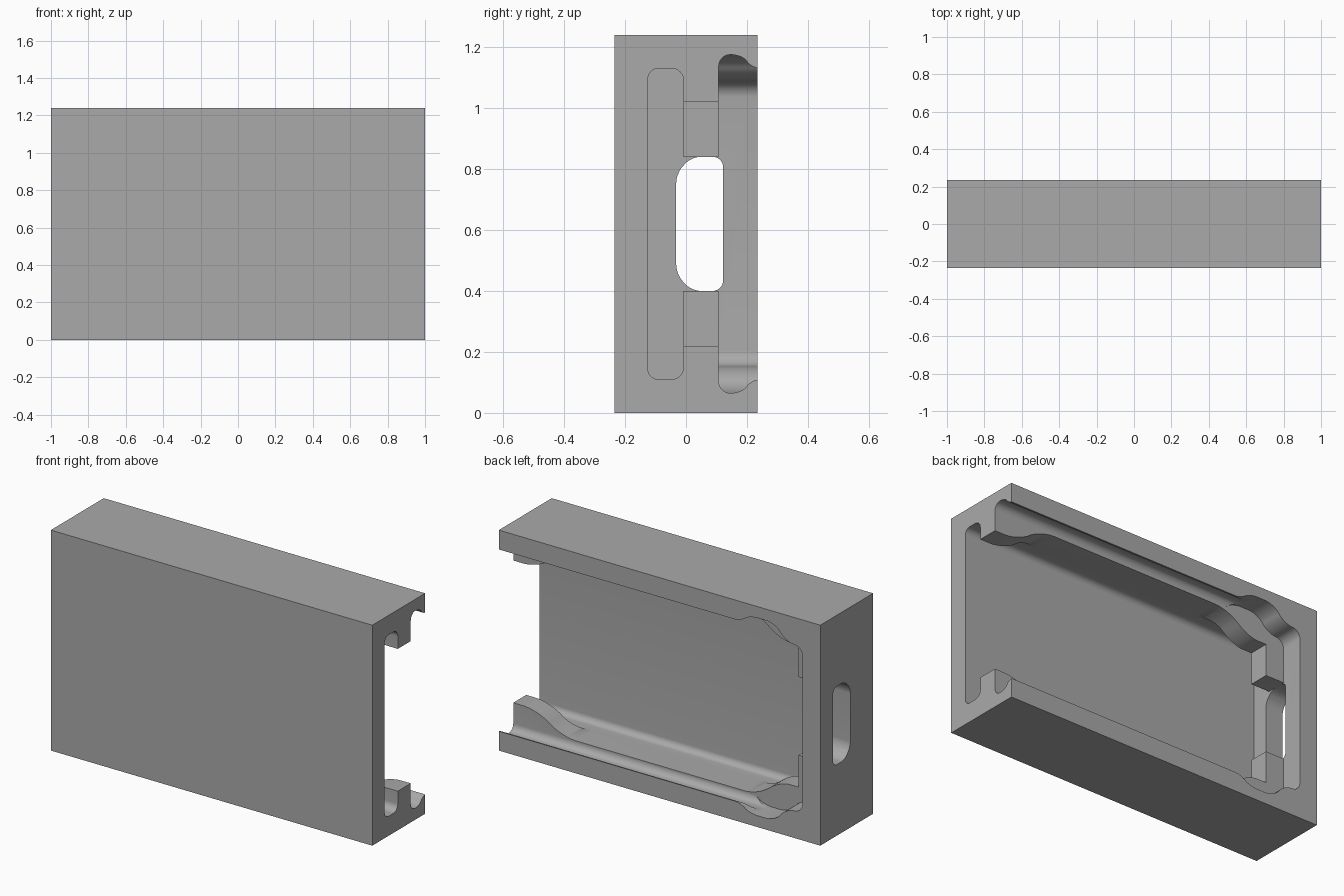
import bpy
import bmesh
import math
from mathutils import Vector

old = bpy.data.objects.get("Cube")
if old:
    bpy.data.objects.remove(old, do_unlink=True)

HEIGHT = 1.24
WALL_X = -0.89      # inner face of the closed end
STEP_Y = 0.107      # depth where the retaining groove begins

grey = bpy.data.materials.new("plain grey")
grey.use_nodes = True
grey.diffuse_color = (0.4, 0.4, 0.4, 1)
grey.node_tree.nodes["Principled BSDF"].inputs["Base Color"].default_value = (0.4, 0.4, 0.4, 1)


def mirrored(half):
    """Close an upper half outline of (u, z, radius) with its reflection."""
    return half + [(u, HEIGHT - z, r) for u, z, r in reversed(half)]


def rounded(outline, steps=8):
    """Replace each corner that has a radius with a smooth curve."""
    points = []
    for i, (u, z, r) in enumerate(outline):
        corner = Vector((u, z))
        if not r:
            points.append(corner)
            continue
        before = Vector(outline[i - 1][:2]) - corner
        after = Vector(outline[(i + 1) % len(outline)][:2]) - corner
        a = corner + before.normalized() * min(r, before.length * 0.48)
        b = corner + after.normalized() * min(r, after.length * 0.48)
        for k in range(steps + 1):
            t = k / steps
            # weighted curve that follows a circular arc closely
            w = (1 - t) ** 2, 1.414 * t * (1 - t), t ** 2
            points.append((a * w[0] + corner * w[1] + b * w[2]) / sum(w))
    return points


def prism(name, outline, axis, start, end):
    """Extrude a (u, z) outline along x or y."""
    bm = bmesh.new()
    place = (lambda p, d: (d, p.x, p.y)) if axis == "x" else (lambda p, d: (p.x, d, p.y))
    face = bm.faces.new([bm.verts.new(place(p, start)) for p in rounded(outline)])
    ext = bmesh.ops.extrude_face_region(bm, geom=[face])
    move = (end - start, 0, 0) if axis == "x" else (0, end - start, 0)
    verts = [v for v in ext["geom"] if isinstance(v, bmesh.types.BMVert)]
    bmesh.ops.translate(bm, verts=verts, vec=move)
    bmesh.ops.recalc_face_normals(bm, faces=bm.faces)
    mesh = bpy.data.meshes.new(name)
    bm.to_mesh(mesh)
    bm.free()
    obj = bpy.data.objects.new(name, mesh)
    bpy.context.collection.objects.link(obj)
    return obj


# Solid case block
case = prism("case_body", mirrored([(-0.235, HEIGHT, 0), (0.235, HEIGHT, 0)]), "x", -1, 1)
case.data.materials.append(grey)

# Main pocket, open at one end
pocket = prism("pocket_cutter", mirrored([(-0.125, 1.13, 0.035), (-0.008, 1.13, 0.04)]),
               "x", WALL_X, 1.1)

# Middle layer: leaves the end clips, ramps and corner blocks standing
middle = prism("clip_cutter", mirrored([
    (1.1, 1.02, 0), (0.85, 1.02, 0.09), (0.7, 1.13, 0.09),
    (-0.52, 1.13, 0.08), (-0.66, 1.02, 0.08), (-0.775, 1.02, 0),
    (-0.775, 0.84, 0), (WALL_X, 0.84, 0)]), "y", -0.06, 0.12)

# Groove behind the lip on each long edge
groove = prism("groove_cutter", mirrored([
    (STEP_Y, 1.175, 0.04), (0.185, 1.175, 0.045), (0.215, 1.13, 0.03), (0.3, 1.13, 0)]),
    "x", -0.6, 1.1)

# Wavy corner relief at the closed end
relief = prism("corner_cutter", mirrored([
    (-0.3, 1.129, 0), (-0.5, 1.129, 0.05), (-0.56, 1.176, 0.05), (-0.72, 1.176, 0.06),
    (-0.785, 1.09, 0.05), (WALL_X, 1.085, 0.05)]), "y", STEP_Y, 0.3)

# Slot through the closed end, chamfered on its front side
half_slot = [(-0.032, 0.785, 0.03), (0.018, 0.84, 0.03), (0.122, 0.84, 0.035)]
slot = prism("slot_cutter", mirrored(half_slot), "x", -1.1, -0.7)

# Carve the case
cutters = [pocket, middle, groove, relief, slot]
for cutter in cutters:
    mod = case.modifiers.new(cutter.name, "BOOLEAN")
    mod.operation = "DIFFERENCE"
    mod.solver = "EXACT"
    mod.object = cutter

bpy.context.view_layer.update()
graph = bpy.context.evaluated_depsgraph_get()
carved = bpy.data.meshes.new_from_object(case.evaluated_get(graph))
case.modifiers.clear()
case.data = carved
for cutter in cutters:
    bpy.data.objects.remove(cutter, do_unlink=True)
carved.materials.clear()
carved.materials.append(grey)
for poly in carved.polygons:
    poly.material_index = 0

# Smooth the fillets and keep the edges crisp
bpy.ops.object.select_all(action="DESELECT")
case.select_set(True)
bpy.context.view_layer.objects.active = case
bpy.ops.object.shade_smooth_by_angle(angle=math.radians(30))
